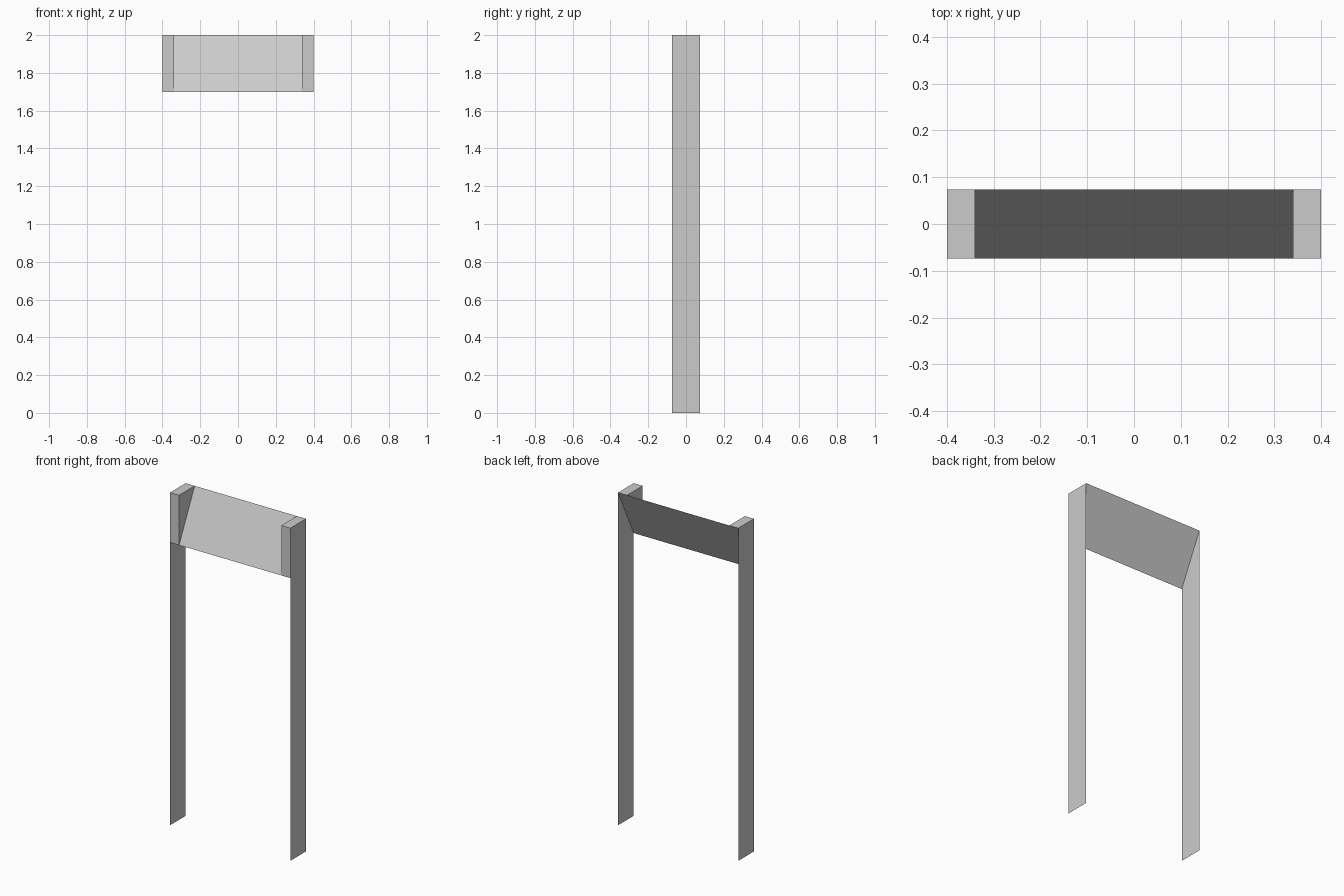
import bpy

if "Cube" in bpy.data.objects:
    bpy.data.objects.remove(bpy.data.objects["Cube"])

HALF_W, INNER, HALF_D = 0.40, 0.34, 0.074
TOP, LOW = 2.0, 1.70


def make(name, verts, faces, mirror=False):
    mesh = bpy.data.meshes.new(name)
    mesh.from_pydata(verts, [], faces)
    obj = bpy.data.objects.new(name, mesh)
    bpy.context.collection.objects.link(obj)
    if mirror:
        obj.modifiers.new("Mirror", 'MIRROR').use_axis[0] = True
    return obj


# Thin upright side sheets, full height
make("side_panel",
     [(HALF_W, -HALF_D, 0), (HALF_W, HALF_D, 0),
      (HALF_W, HALF_D, TOP), (HALF_W, -HALF_D, TOP)],
     [(0, 1, 2, 3)], mirror=True)

# Sloping header sheet: low at the front, high at the back
make("sloped_header",
     [(-INNER, -HALF_D, LOW), (INNER, -HALF_D, LOW),
      (INNER, HALF_D, TOP), (-INNER, HALF_D, TOP)],
     [(0, 1, 2, 3)])

# Wedge-shaped end caps; the side sheets close their outer faces
wedge = [(x, y, z) for x in (INNER, HALF_W)
         for y, z in ((-HALF_D, LOW), (-HALF_D, TOP), (HALF_D, TOP))]
make("header_end_cap", wedge,
     [(0, 1, 2),        # inner cheek
      (0, 3, 4, 1),     # front
      (1, 4, 5, 2),     # top
      (2, 5, 3, 0)],    # sloping underside
     mirror=True)
